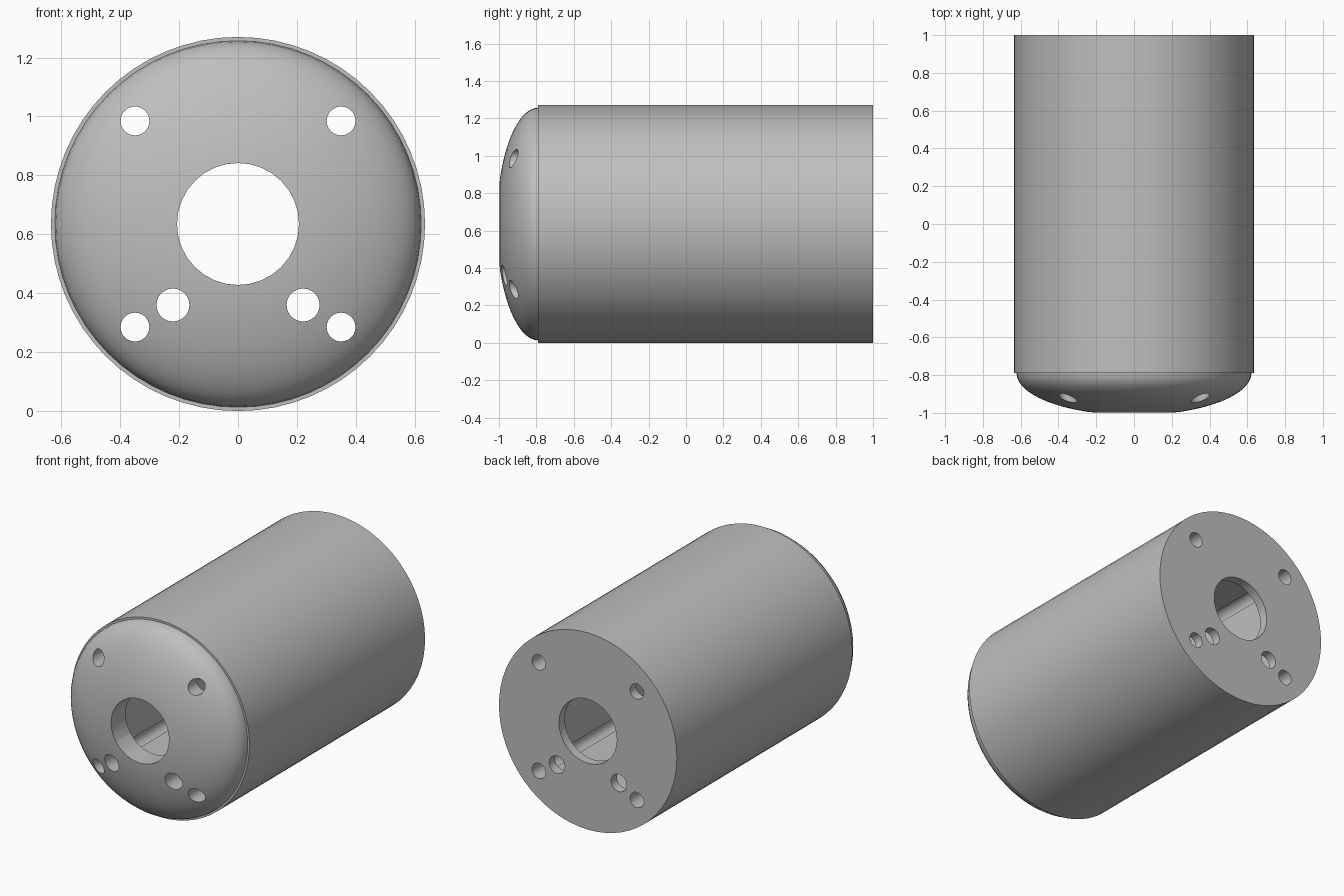
import bpy, math

old = bpy.data.objects.get("Cube")
if old:
    bpy.data.objects.remove(old, do_unlink=True)

RADIUS = 0.635
DOME_RADIUS = 0.622
SHOULDER = -0.79
BORE = 0.207
SEGMENTS = 64

grey = bpy.data.materials.new("plain grey")
grey.use_nodes = True
grey.diffuse_color = (0.52, 0.52, 0.52, 1)
grey.node_tree.nodes["Principled BSDF"].inputs["Base Color"].default_value = grey.diffuse_color


def lathe(name, profile):
    """Solid of revolution around the y axis from (radius, y) points, capped at both ends."""
    verts, faces = [], []
    for r, y in profile:
        for i in range(SEGMENTS):
            a = math.tau * i / SEGMENTS
            verts.append((r * math.cos(a), y, RADIUS + r * math.sin(a)))
    for k in range(len(profile) - 1):
        for i in range(SEGMENTS):
            j = (i + 1) % SEGMENTS
            a, b = k * SEGMENTS, (k + 1) * SEGMENTS
            faces.append((a + i, b + i, b + j, a + j))
    faces.append(tuple(range(SEGMENTS)))
    faces.append(tuple(reversed(range(len(verts) - SEGMENTS, len(verts)))))
    mesh = bpy.data.meshes.new(name)
    mesh.from_pydata(verts, [], faces)
    obj = bpy.data.objects.new(name, mesh)
    bpy.context.collection.objects.link(obj)
    mesh.materials.append(grey)
    return obj


def cut(target, cutter):
    """Subtract the cutter from the target, then discard it."""
    cutter.hide_render = True
    cutter.data.materials.append(grey)
    mod = target.modifiers.new("cut", "BOOLEAN")
    mod.operation = "DIFFERENCE"
    mod.solver = "EXACT"
    mod.object = cutter
    bpy.ops.object.select_all(action="DESELECT")
    bpy.context.view_layer.objects.active = target
    target.select_set(True)
    bpy.ops.object.modifier_apply(modifier=mod.name)
    bpy.data.objects.remove(cutter, do_unlink=True)


def drill(target, x, z, radius, sides):
    """Bore a round hole along the whole length."""
    bpy.ops.mesh.primitive_cylinder_add(
        vertices=sides, radius=radius, depth=3,
        location=(x, 0, RADIUS + z), rotation=(math.pi / 2, 0, 0))
    cut(target, bpy.context.object)


# Cylindrical housing with a small shoulder and a shallow elliptical dome
dome_depth = (1 + SHOULDER) / math.sqrt(1 - (BORE / DOME_RADIUS) ** 2)
start = math.asin(0.19 / DOME_RADIUS)
profile = [(0.19, -1.0)]
for i in range(13):
    t = start + (math.pi / 2 - start) * i / 12
    y = SHOULDER - dome_depth * math.cos(t)
    if y > -0.999:
        profile.append((DOME_RADIUS * math.sin(t), y))
profile += [(RADIUS, SHOULDER), (RADIUS, 1.0)]
housing = lathe("housing", profile)

# Square chamber inside, closed by the dome and the back plate
FRONT_WALL, BACK_WALL, HALF = -0.85, 0.94, 0.35
bpy.ops.mesh.primitive_cube_add(size=1, location=(0, (FRONT_WALL + BACK_WALL) / 2, RADIUS))
chamber = bpy.context.object
chamber.scale = (2 * HALF, BACK_WALL - FRONT_WALL, 2 * HALF)
cut(housing, chamber)

# Central bore, corner bolt holes and the two lower wire holes
drill(housing, 0, 0, BORE, 32)
for side in (-1, 1):
    for level in (-1, 1):
        drill(housing, side * HALF, level * HALF, 0.049, 24)
    drill(housing, side * 0.221, -0.275, 0.056, 24)

bpy.ops.object.select_all(action="DESELECT")
housing.select_set(True)
bpy.context.view_layer.objects.active = housing
bpy.ops.object.shade_smooth_by_angle(angle=math.radians(30))
